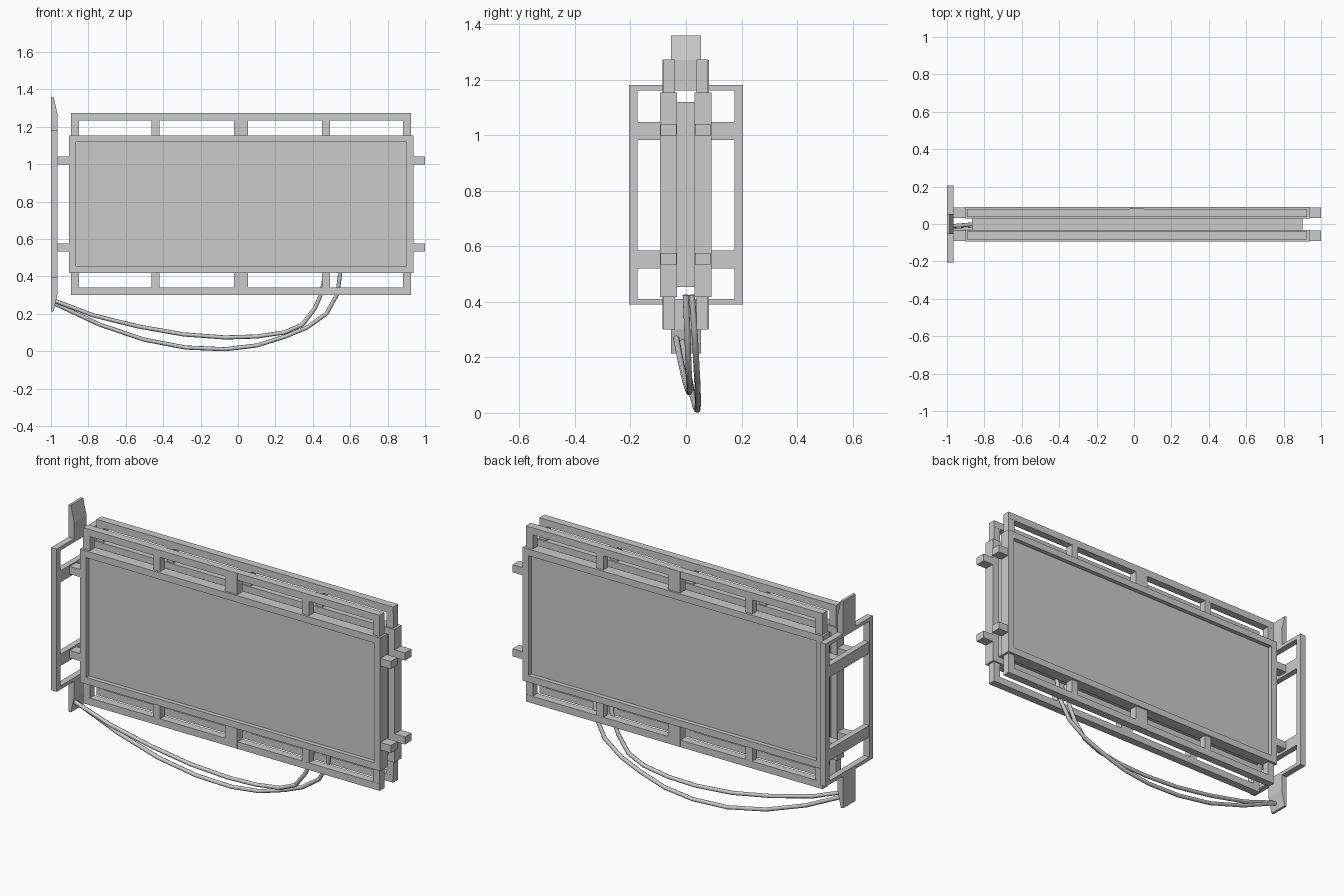
import bpy, bmesh

if "Cube" in bpy.data.objects:
    bpy.data.objects.remove(bpy.data.objects["Cube"])

YC = -0.001   # centre plane of the double-sided display
ZC = 0.787    # mid height of the display


def finish(name, bm):
    bmesh.ops.recalc_face_normals(bm, faces=bm.faces)
    me = bpy.data.meshes.new(name)
    bm.to_mesh(me)
    bm.free()
    ob = bpy.data.objects.new(name, me)
    bpy.context.collection.objects.link(ob)
    return ob


def box(name, x, y, z):
    bm = bmesh.new()
    bmesh.ops.create_cube(bm, size=1)
    for v in bm.verts:
        v.co = [(r[0] + r[1]) / 2 + c * (r[1] - r[0]) for r, c in zip((x, y, z), v.co)]
    return finish(name, bm)


def ring(name, place, u, v, tu, tv, d):
    """Rectangular frame: u, v outer ranges, bar widths tu, tv, depth range d."""
    bm = bmesh.new()
    def loop(iu, iv, w):
        return [bm.verts.new(place(a, b, w)) for a, b in
                ((u[0] + iu, v[0] + iv), (u[1] - iu, v[0] + iv),
                 (u[1] - iu, v[1] - iv), (u[0] + iu, v[1] - iv))]
    loops = [loop(0, 0, d[0]), loop(0, 0, d[1]), loop(tu, tv, d[1]), loop(tu, tv, d[0])]
    for k in range(4):
        a, b = loops[k], loops[(k + 1) % 4]
        for i in range(4):
            j = (i + 1) % 4
            bm.faces.new((a[i], a[j], b[j], b[i]))
    return finish(name, bm)


def span(s, a, b):
    return tuple(sorted((YC + s * a, YC + s * b)))


# Display slab, slightly recessed inside both face frames
box("display_panel", (-0.867, 0.90), span(1, -0.069, 0.069), (0.453, 1.12))

for s, side in ((-1, "front"), (1, "back")):
    # Face frame around the screen
    ring(side + "_screen_frame", lambda a, b, w: (a, w, b), (-0.903, 0.937), (0.418, 1.155),
         0.038, 0.037, span(s, 0.031, 0.093))
    # Top and bottom guard rails with their posts
    for t, level in ((1, "top"), (-1, "bottom")):
        def zr(a, b):
            return tuple(sorted((ZC + t * a, ZC + t * b)))
        tag = side + "_" + level
        box(tag + "_rail", (-0.892, 0.925), span(s, 0.038, 0.081), zr(0.447, 0.486))
        for i, (x0, x1) in enumerate(((-0.892, -0.85), (-0.462, -0.42), (0.45, 0.492), (0.883, 0.925))):
            box(f"{tag}_post_{i + 1}", (x0, x1), span(s, 0.0385, 0.0805), zr(0.362, 0.45))
        box(tag + "_centre_post", (-0.022, 0.054), span(s, 0.0385, 0.083), zr(0.355, 0.485))
    # Side mounting tabs
    for z, level in ((1.02, "upper"), (0.555, "lower")):
        for x, end in (((-0.967, -0.895), "left"), ((0.93, 1.0), "right")):
            box(f"{side}_{level}_{end}_tab", x, span(s, 0.034, 0.09), (z - 0.021, z + 0.021))

# Left support bracket: outer frame and two cross bars
ring("bracket_frame", lambda a, b, w: (w, a, b), (-0.206, 0.206), (0.391, 1.181),
     0.031, 0.02, (-1.0, -0.966))
for z, level in ((1.016, "upper"), (0.553, "lower")):
    box(f"bracket_{level}_bar", (-0.999, -0.967), (-0.178, 0.178), (z - 0.032, z + 0.032))

# Tapered end plates above and below the bracket
for t, level in ((1, "top"), (-1, "bottom")):
    bm = bmesh.new()
    prof = ((-1.0, 0.39), (-0.966, 0.39), (-0.966, 0.485), (-0.986, 0.573), (-1.0, 0.573))
    f = bm.faces.new([bm.verts.new((x, -0.054, 0.787 + t * z)) for x, z in prof])
    ext = bmesh.ops.extrude_face_region(bm, geom=[f])
    for v in ext["geom"]:
        if isinstance(v, bmesh.types.BMVert):
            v.co.y = 0.054
    finish(level + "_end_plate", bm)

# Two hanging cables from the bottom plate to the underside of the display
cables = {
    "inner_cable": ((-0.98, -0.035, 0.270), (-0.77, -0.02, 0.191), (-0.53, -0.007, 0.132),
                    (-0.29, 0.004, 0.090), (-0.07, 0.011, 0.074), (0.10, 0.013, 0.079),
                    (0.25, 0.012, 0.101), (0.345, 0.01, 0.143), (0.41, 0.007, 0.228),
                    (0.447, 0.004, 0.313), (0.468, -0.001, 0.425)),
    "outer_cable": ((-0.98, -0.012, 0.255), (-0.74, 0.008, 0.143), (-0.505, 0.023, 0.063),
                    (-0.28, 0.035, 0.020), (-0.07, 0.041, 0.011), (0.10, 0.043, 0.031),
                    (0.25, 0.042, 0.078), (0.367, 0.04, 0.126), (0.473, 0.036, 0.201),
                    (0.532, 0.03, 0.308), (0.547, 0.021, 0.425)),
}
for name, pts in cables.items():
    cu = bpy.data.curves.new(name, 'CURVE')
    cu.dimensions = '3D'
    cu.bevel_depth, cu.bevel_resolution, cu.use_fill_caps = 0.011, 2, True
    sp = cu.splines.new('POLY')
    sp.use_smooth = True
    sp.points.add(len(pts) - 1)
    for p, co in zip(sp.points, pts):
        p.co = (*co, 1)
    bpy.context.collection.objects.link(bpy.data.objects.new(name, cu))
